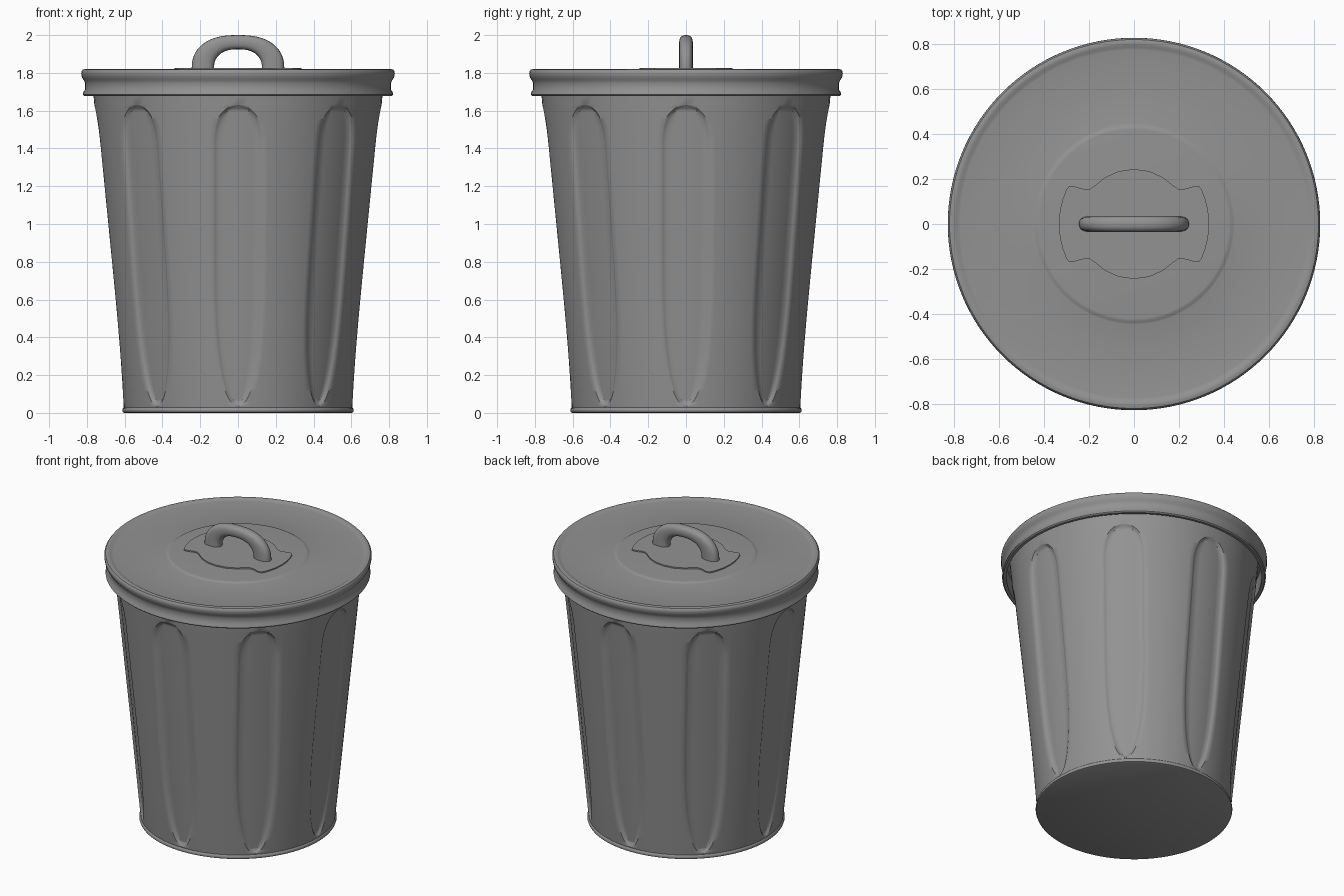
import bpy, bmesh, math

old = bpy.data.objects.get("Cube")
if old:
    bpy.data.objects.remove(old, do_unlink=True)

steel = bpy.data.materials.new("grey_steel")
steel.use_nodes = True
COLOUR = (0.29, 0.29, 0.29, 1)
steel.diffuse_color = COLOUR
steel.node_tree.nodes["Principled BSDF"].inputs["Base Color"].default_value = COLOUR


def finish(bm, name, angle=35):
    """Turn a bmesh into a smooth shaded object with sharp edges kept."""
    bmesh.ops.remove_doubles(bm, verts=bm.verts, dist=0.0004)
    bmesh.ops.recalc_face_normals(bm, faces=bm.faces)
    mesh = bpy.data.meshes.new(name)
    bm.to_mesh(mesh)
    bm.free()
    mesh.materials.append(steel)
    obj = bpy.data.objects.new(name, mesh)
    bpy.context.collection.objects.link(obj)
    bpy.ops.object.select_all(action='DESELECT')
    obj.select_set(True)
    bpy.context.view_layer.objects.active = obj
    bpy.ops.object.shade_smooth_by_angle(angle=math.radians(angle))
    return obj


def bridge(bm, rings, caps=True):
    """Skin a list of closed point rings, capping both ends if asked."""
    loops = [[bm.verts.new(p) for p in ring] for ring in rings]
    for a, b in zip(loops, loops[1:]):
        for i in range(len(a)):
            j = (i + 1) % len(a)
            bm.faces.new((a[i], a[j], b[j], b[i]))
    if caps:
        bm.faces.new(loops[0])
        bm.faces.new(loops[-1])


def lathe(name, profile, segments=128, caps=True):
    turn = [math.tau * i / segments for i in range(segments)]
    bm = bmesh.new()
    bridge(bm, [[(r * math.cos(a), r * math.sin(a), z) for a in turn]
                for r, z in profile], caps)
    return finish(bm, name)


# Tapered body with eight pressed-in panels
PANELS, LOW, HIGH = 8, 0.035, 1.63
DEPTH, WALL = 0.016, 0.022


def body_radius(z):
    return 0.605 + 0.097 * (z - 0.03)


def panel_half_width(z):
    if z <= LOW or z >= HIGH:
        return 0.0
    top = max(0, (z - 1.38) / (HIGH - 1.38))
    bottom = max(0, (0.9 - z) / (0.9 - LOW))
    return 0.133 * math.sqrt((1 - top ** 3) * (1 - bottom ** 3))


def body_ring(z):
    r, w = body_radius(z), panel_half_width(z)
    floor = max(w - WALL, w * 0.3)
    fade = min(1, max(0, min(z - LOW, HIGH - z)) / 0.025)
    # offset along the surface and sunk depth, from panel centre outwards
    half = [(floor * k / 3, DEPTH) for k in range(4)]
    half += [((floor + w) / 2, DEPTH / 2)]
    edge = r * math.pi / PANELS
    half += [(w + (edge - w) * k / 6, 0) for k in range(7)]
    sector = [(-s, d) for s, d in reversed(half[1:])] + half[:-1]
    ring = []
    for n in range(PANELS):
        for s, d in sector:
            a = math.tau * n / PANELS + s / r
            rr = r - d * fade
            ring.append((rr * math.cos(a), rr * math.sin(a), z))
    return ring


ROWS = 64
heights = [LOW + (HIGH - LOW) * (1 - math.cos(math.pi * i / ROWS)) / 2
           for i in range(ROWS + 1)]
bm = bmesh.new()
bridge(bm, [body_ring(z) for z in [0.015] + heights + [1.68, 1.78]])
finish(bm, "body", 40)

# Rolled foot around the base
lathe("base_rim", [(0.602, 0), (0.610, 0.004), (0.613, 0.012), (0.611, 0.022),
                   (0.604, 0.029), (0.59, 0.03)])

# Lid: hollow skirt, rolled edge and a raised centre disc
lathe("lid", [(0.76, 1.80), (0.795, 1.79), (0.795, 1.68), (0.815, 1.678),
              (0.822, 1.685), (0.819, 1.697), (0.811, 1.71), (0.810, 1.745),
              (0.816, 1.762), (0.826, 1.775), (0.830, 1.795), (0.829, 1.808),
              (0.822, 1.817), (0.810, 1.82), (0.798, 1.819), (0.787, 1.813),
              (0.775, 1.811), (0.448, 1.811), (0.440, 1.813),
              (0.432, 1.818), (0.422, 1.819)])

# Winged plate under the handle, mirrored from one quarter
quarter = [(0.335, 0), (0.33, 0.06), (0.318, 0.11), (0.302, 0.152),
           (0.292, 0.166), (0.275, 0.17), (0.25, 0.163), (0.22, 0.155),
           (0.195, 0.157), (0.17, 0.175), (0.13, 0.207), (0.07, 0.235),
           (0, 0.245)]
upper = quarter + [(-x, y) for x, y in reversed(quarter[:-1])]
outline = upper + [(x, -y) for x, y in reversed(upper[1:-1])]
bm = bmesh.new()
bridge(bm, [[(x, y, z) for x, y in outline] for z in (1.812, 1.827)])
finish(bm, "handle_plate")

# Arched handle, thicker at the feet
ARCH, SIDES, BASE = 40, 20, 1.826


def soft(v):
    return math.copysign(abs(v) ** 0.8, v)


rings = []
for i in range(ARCH + 1):
    t = math.pi * i / ARCH
    c, s = math.cos(t), math.sin(t)
    outer = (0.245 * soft(c), 0.174 * abs(s) ** 0.9)
    inner = (0.127 * soft(c), 0.099 * abs(s) ** 0.9)
    ring = []
    for k in range(SIDES):
        a = math.tau * k / SIDES
        m = (1 + soft(math.cos(a))) / 2
        ring.append((inner[0] + (outer[0] - inner[0]) * m,
                     0.036 * soft(math.sin(a)),
                     BASE + inner[1] + (outer[1] - inner[1]) * m))
    rings.append(ring)
bm = bmesh.new()
bridge(bm, rings)
finish(bm, "handle")
